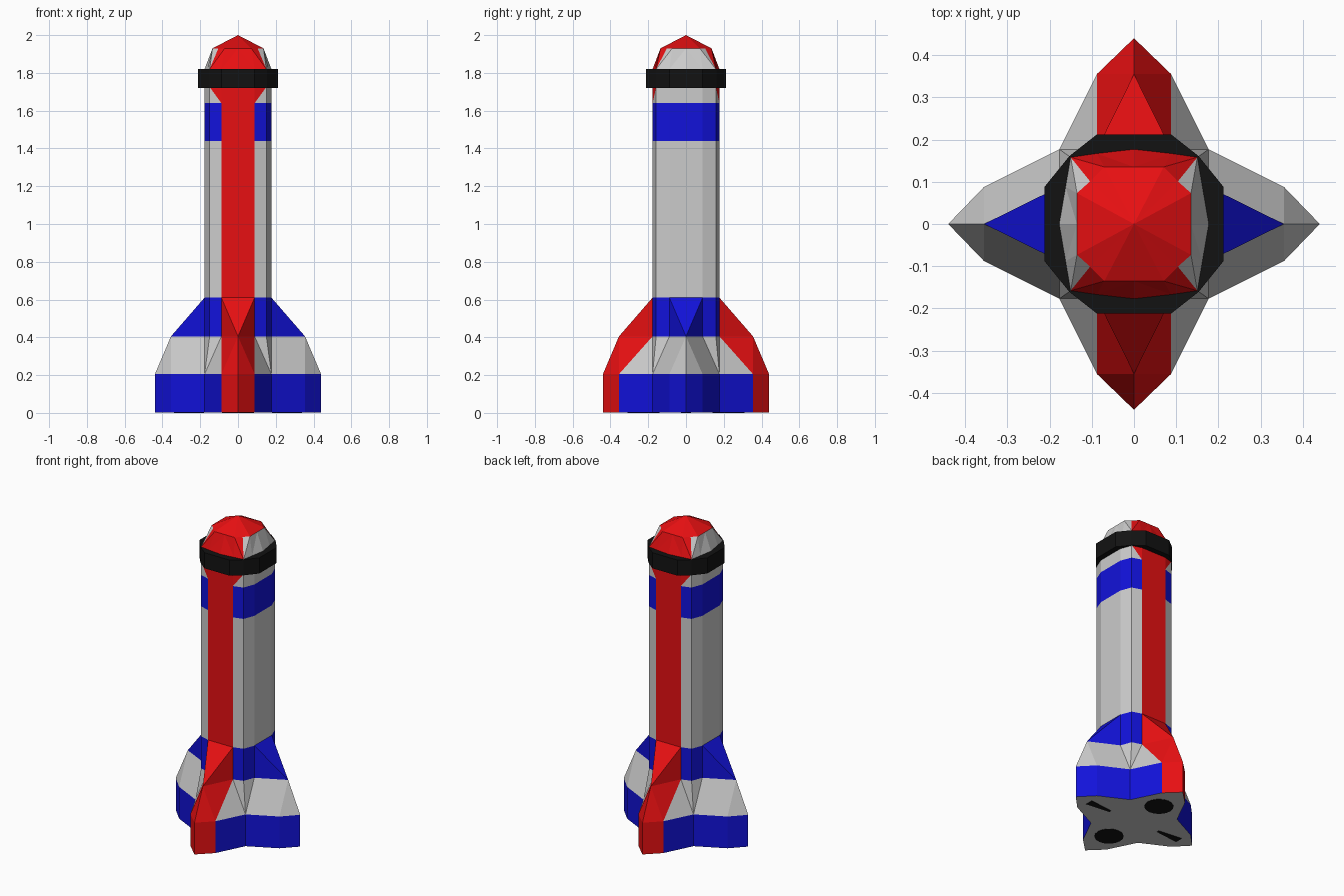
import bpy
import math

if "Cube" in bpy.data.objects:
    bpy.data.objects.remove(bpy.data.objects["Cube"])


def material(name, rgb):
    m = bpy.data.materials.new(name)
    m.diffuse_color = (*rgb, 1)
    m.use_nodes = True
    m.node_tree.nodes["Principled BSDF"].inputs["Base Color"].default_value = m.diffuse_color
    return m


WHITE, RED, BLUE, BLACK = 0, 1, 2, 3
MATS = [material("white", (0.6, 0.6, 0.6)), material("red", (0.8, 0.005, 0.006)),
        material("blue", (0.006, 0.006, 0.7)), material("black", (0.006, 0.006, 0.006))]


def make(name, verts, faces, colours):
    mesh = bpy.data.meshes.new(name)
    mesh.from_pydata(verts, [], faces)
    for m in MATS:
        mesh.materials.append(m)
    for poly, c in zip(mesh.polygons, colours):
        poly.material_index = c
    mesh.update()
    ob = bpy.data.objects.new(name, mesh)
    bpy.context.collection.objects.link(ob)
    return ob


def around(quarter):
    """Mirror a quarter outline (+x axis to +y axis) into a full 16 point loop."""
    half = quarter + [(-x, y) for x, y in reversed(quarter[:-1])]
    return half + [(x, -y) for x, y in reversed(half[1:-1])]


def prism(name, outline, z0, z1, colour):
    n = len(outline)
    verts = [(x, y, z) for z in (z0, z1) for x, y in outline]
    faces = [(i, (i + 1) % n, n + (i + 1) % n, n + i) for i in range(n)]
    faces += [tuple(reversed(range(n))), tuple(range(n, 2 * n))]
    return make(name, verts, faces, [colour] * len(faces))


# Quarter cross-sections: tip, side, corner, side, tip
star = [(0.44, 0), (0.355, 0.088), (0.177, 0.177), (0.088, 0.355), (0, 0.44)]
fin = [(0.355, 0), (0.177, 0.088), (0.15, 0.158), (0.088, 0.177), (0, 0.355)]
tube = [(0.177, 0), (0.177, 0.088), (0.15, 0.158), (0.088, 0.177), (0, 0.177)]
neck = [(0.177, 0), (0.162, 0.088), (0.15, 0.158), (0.088, 0.167), (0, 0.177)]
crown = [(0.135, 0), (0.135, 0.073), (0.104, 0.101), (0.07, 0.135), (0, 0.135)]

levels = [(0.002, star), (0.205, star), (0.405, fin), (0.61, tube), (1.44, tube),
          (1.64, tube), (1.725, tube), (1.82, neck), (1.93, crown)]
band_colour = [BLUE, WHITE, BLUE, WHITE, BLUE, WHITE, WHITE, WHITE]

# Rocket body: stacked loops with painted bands and red stripes front and back
verts, faces, colours = [], [], []
for z, q in levels:
    verts += [(x, y, z) for x, y in around(q)]
for b, base in enumerate(band_colour):
    for i in range(16):
        j = (i + 1) % 16
        k = min(i % 8, 7 - i % 8)
        a, bb, c, d = b * 16 + i, b * 16 + j, b * 16 + 16 + j, b * 16 + 16 + i
        # is point i the one nearer a fin tip?
        outer_first = i % 4 < 2
        low_outer_diagonal = b not in (1, 7)
        if outer_first == low_outer_diagonal:
            tris = [(a, bb, c), (a, c, d)]
        else:
            tris = [(a, bb, d), (bb, c, d)]
        cols = [base, base]
        if k == 3 or (k == 2 and b >= 6):
            cols = [RED, RED]
        elif k == 2 and b == 5:
            # flare of the red stripe: the triangle with the upper side vertex
            side_up = d if i % 4 > 1 and i % 8 == 5 else c
            side_up = c if i % 8 == 2 else d
            cols = [RED if side_up in t else WHITE for t in tris]
        faces += tris
        colours += cols

# Nose cap and underside
apex = len(verts)
verts.append((0, 0, 2.0))
top = 16 * (len(levels) - 1)
for i in range(16):
    faces.append((top + i, top + (i + 1) % 16, apex))
    colours.append(RED)
faces.append(tuple(reversed(range(16))))
colours.append(WHITE)
make("rocket_body", verts, faces, colours)

# Black collar round the nose
collar = [(0.212, 0), (0.212, 0.088), (0.153, 0.161), (0.088, 0.212), (0, 0.212)]
prism("nose_collar", around(collar), 1.72, 1.82, BLACK)

# Black exhaust openings under the fins
for s, side in ((1, "back"), (-1, "front")):
    disc = [(0.085 * math.cos(t * math.pi / 8), s * 0.225 + 0.085 * math.sin(t * math.pi / 8))
            for t in range(16)]
    prism(side + "_exhaust", disc, 0, 0.02, BLACK)
for s, side in ((1, "right"), (-1, "left")):
    slot = [(0.18, -0.008), (0.34, -0.026), (0.34, 0.026), (0.18, 0.008)]
    slot = [(s * x, s * y) for x, y in slot]
    prism(side + "_exhaust", slot, 0, 0.02, BLACK)
